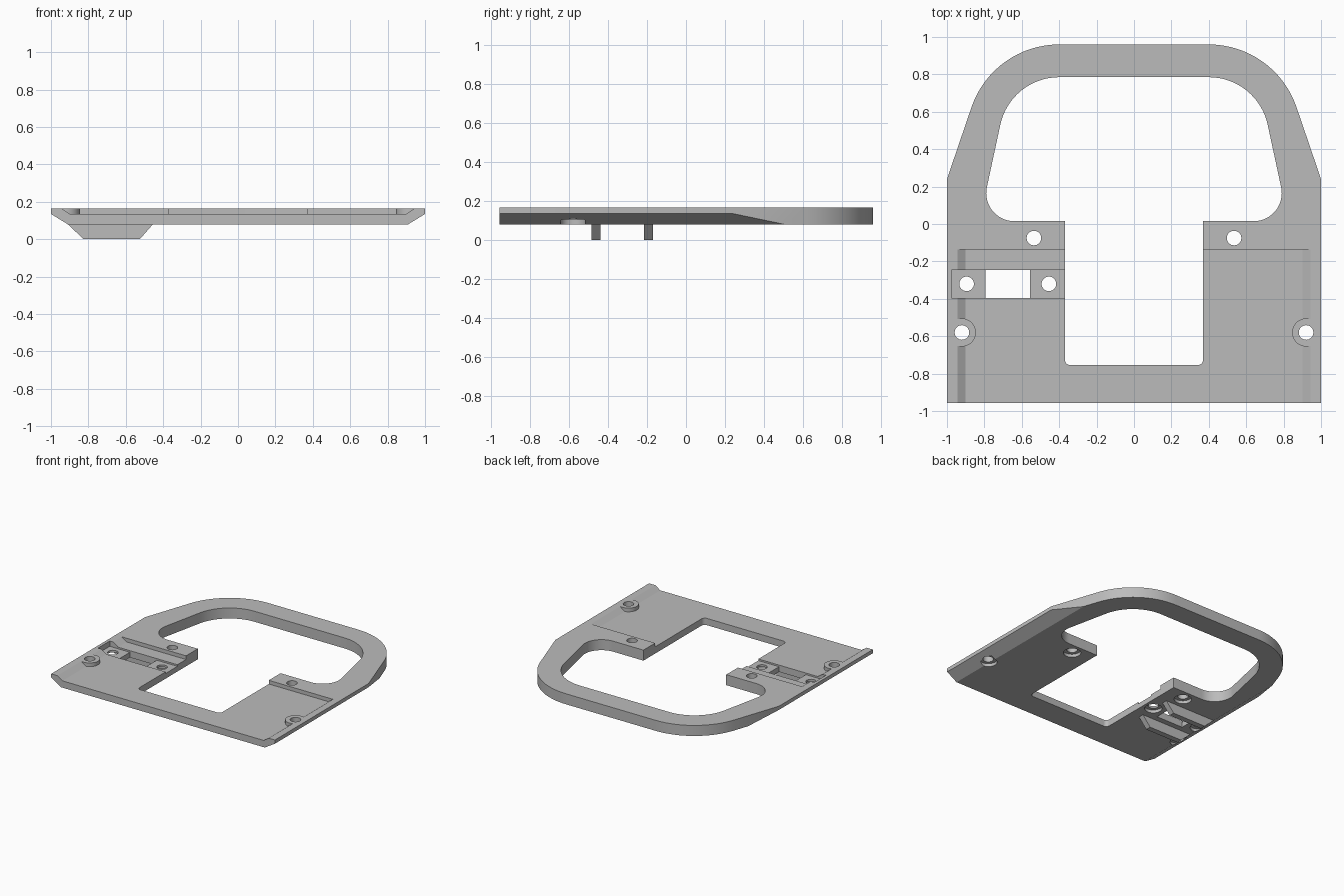
import bpy, bmesh, math
from mathutils import Vector

if "Cube" in bpy.data.objects:
    bpy.data.objects.remove(bpy.data.objects["Cube"])

grey = bpy.data.materials.new("light_grey")
grey.diffuse_color = (0.5, 0.5, 0.5, 1)
grey.use_nodes = True
grey.node_tree.nodes["Principled BSDF"].inputs["Base Color"].default_value = grey.diffuse_color


def prism(name, pts, axis, a, b):
    """Extrude a 2D profile: axis 'z' takes (x, y) points, axis 'y' takes (x, z)."""
    bm = bmesh.new()
    place = (lambda p, d: (p[0], p[1], d)) if axis == 'z' else (lambda p, d: (p[0], d, p[1]))
    face = bm.faces.new([bm.verts.new(place(p, a)) for p in pts])
    ext = bmesh.ops.extrude_face_region(bm, geom=[face])
    move = Vector(place((0, 0), b - a))
    bmesh.ops.translate(bm, vec=move, verts=[v for v in ext["geom"] if isinstance(v, bmesh.types.BMVert)])
    bmesh.ops.recalc_face_normals(bm, faces=bm.faces)
    mesh = bpy.data.meshes.new(name)
    bm.to_mesh(mesh)
    bm.free()
    mesh.materials.append(grey)
    ob = bpy.data.objects.new(name, mesh)
    bpy.context.collection.objects.link(ob)
    return ob


def arc(cx, cy, r, a0, a1, n=16):
    return [(cx + r * math.cos(math.radians(a0 + (a1 - a0) * i / n)),
             cy + r * math.sin(math.radians(a0 + (a1 - a0) * i / n))) for i in range(n + 1)]


def mirrored(half):
    return half + [(-x, y) for x, y in reversed(half)]


def box(name, x0, x1, y0, y1, z0, z1):
    return prism(name, [(x0, y0), (x1, y0), (x1, y1), (x0, y1)], 'z', z0, z1)


def cylinder(name, x, y, r, z0, z1):
    return prism(name, arc(x, y, r, 0, 348.75, 31), 'z', z0, z1)


def boolean(target, tool, op='DIFFERENCE'):
    mod = target.modifiers.new("cut", 'BOOLEAN')
    mod.operation, mod.solver, mod.object = op, 'EXACT', tool
    bpy.context.view_layer.objects.active = target
    bpy.ops.object.modifier_apply(modifier=mod.name)
    bpy.data.objects.remove(tool)


# Plate outline, trimmed by a cross-section with chamfered lower side edges
outline = mirrored([(1, -0.957), (1, 0.24)] + arc(0.4, 0.4645, 0.4955, 18.9, 90))
plate = prism("base_plate", outline, 'z', 0.0, 0.165)
section = mirrored([(0.91, 0.08), (1.0, 0.135), (1.05, 0.135), (1.05, 0.3)])
boolean(plate, prism("section", section, 'y', -1.2, 1.2), 'INTERSECT')

# Central opening: rectangular bay joined to the rounded handle window
opening = mirrored(arc(0.34, -0.725, 0.03, -90, 0, 6) + [(0.37, 0.015)]
                   + arc(0.64, 0.165, 0.15, -90, 12.3) + arc(0.4, 0.463, 0.322, 12.3, 90))
boolean(plate, prism("opening", opening, 'z', -0.1, 0.4))

# Shallow front pocket with sloped sides, leaving round bosses standing
pocket = prism("pocket", mirrored([(0.9, 0.135), (0.99, 0.195)]), 'y', -1.1, -0.135)
for s in (-1, 1):
    boolean(pocket, cylinder("boss", s * 0.92, -0.58, 0.075, 0.05, 0.3))
boolean(plate, pocket)

# Cross channel with a rectangular window on the left
boolean(plate, box("channel", -0.975, -0.3, -0.395, -0.245, 0.122, 0.3))
boolean(plate, box("window", -0.795, -0.555, -0.395, -0.245, -0.1, 0.3))

# Screw holes, counterbored from below
holes = [(s * x, y) for s in (-1, 1) for x, y in ((0.92, -0.58), (0.535, -0.075))]
for x, y in holes + [(-0.895, -0.32), (-0.455, -0.32)]:
    boolean(plate, cylinder("hole", x, y, 0.039, -0.1, 0.3))
    boolean(plate, cylinder("counterbore", x, y, 0.065, -0.1, 0.105))

# Two tapered fins underneath
fins = [prism("underside_fin", [(-0.91, 0.08), (-0.455, 0.08), (-0.525, 0), (-0.825, 0)],
              'y', y - 0.0225, y + 0.0225) for y in (-0.462, -0.192)]

# Smooth the curved walls, keep the edges sharp
for ob in [plate] + fins:
    bpy.ops.object.select_all(action='DESELECT')
    ob.select_set(True)
    bpy.context.view_layer.objects.active = ob
    bpy.ops.object.shade_smooth_by_angle(angle=math.radians(30))
